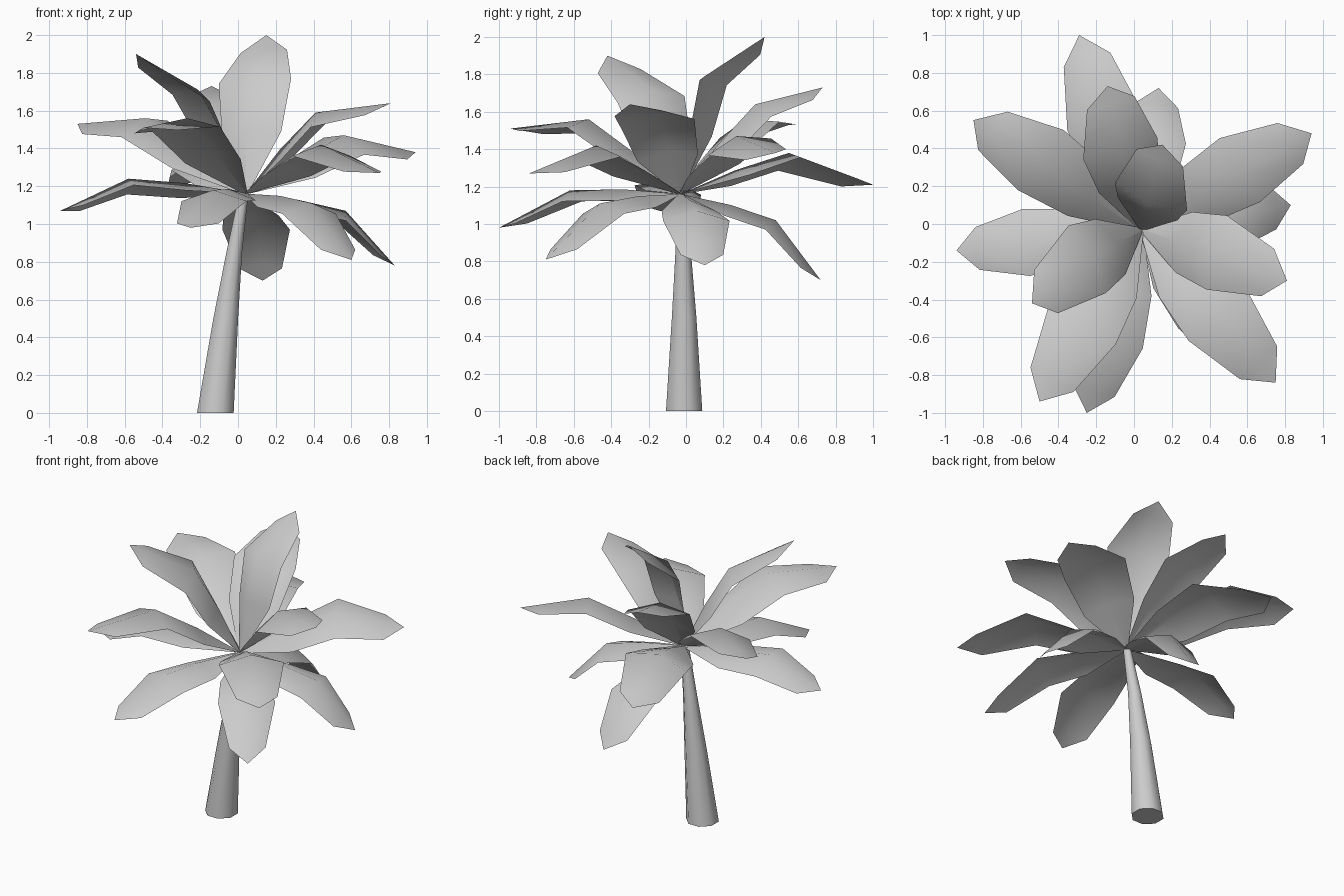
import bpy, bmesh, math
from mathutils import Vector, Matrix

if "Cube" in bpy.data.objects:
    bpy.data.objects.remove(bpy.data.objects["Cube"])


def finish(name, bm):
    me = bpy.data.meshes.new(name)
    bm.to_mesh(me)
    bm.free()
    for p in me.polygons:
        p.use_smooth = len(p.vertices) < 5
    ob = bpy.data.objects.new(name, me)
    bpy.context.collection.objects.link(ob)


# Leaning, tapered eight-sided trunk: (x, y, z, radius)
bm = bmesh.new()
rings = []
for x, y, z, r in [(-.12, -.01, 0, .105), (-.065, -.01, .5, .071),
                   (-.02, -.015, .85, .045), (.03, -.03, 1.16, .027)]:
    rings.append([bm.verts.new((x + r * math.cos(a), y + r * math.sin(a), z))
                  for a in [math.pi * (i + .5) / 4 for i in range(8)]])
for lo, hi in zip(rings, rings[1:]):
    for i in range(8):
        j = (i + 1) % 8
        bm.faces.new((lo[i], lo[j], hi[j], hi[i]))
bm.faces.new(rings[0][::-1])
bm.faces.new(rings[-1])
finish("trunk", bm)

CROWN = Vector((.04, -.03, 1.16))


# Single-sheet frond: narrow stalk, ridged blade bent at the middle, blunt tip.
# Positive roll lowers the left edge, seen looking outwards.
def frond(name, mid, tip, roll, width):
    mid, tip = Vector(mid), Vector(tip)
    out = tip - CROWN
    side = Vector((-out.y, out.x, 0)).normalized()
    side = Matrix.Rotation(math.radians(-roll), 3, out.normalized()) @ side
    up1 = (mid - CROWN).cross(side).normalized()
    up2 = (tip - mid).cross(side).normalized()
    upm = (up1 + up2).normalized()
    half = CROWN.lerp(mid, .52) + up1 * .015
    # centre, normal, relative half width, drop of the edges below the midrib
    stations = [(CROWN, up1, .06, .0), (half, up1, .82, .06),
                (mid, upm, 1.0, .06), (mid.lerp(tip, .73), up2, .64, .035)]
    bm = bmesh.new()
    rows = []
    for p, up, w, drop in stations:
        e = p - up * drop
        rows.append([bm.verts.new(v) for v in
                     (e + side * w * width, p, e - side * w * width)])
    for a, b in zip(rows, rows[1:]):
        for i in range(2):
            bm.faces.new((a[i], a[i + 1], b[i + 1], b[i]))
    t = bm.verts.new(tip)
    for i in range(2):
        bm.faces.new((rows[-1][i], rows[-1][i + 1], t))
    bm.normal_update()
    if sum(f.normal.dot(upm) for f in bm.faces) < 0:
        bmesh.ops.reverse_faces(bm, faces=bm.faces)
    finish(name, bm)


# Fronds by tier: (bend point, tip, roll)
TIERS = {
    "upper_frond": [((-.06, .37, 1.64), (-.14, .73, 1.73), -5),
                    ((.07, .10, 1.79), (.15, .42, 2.0), 8),
                    ((-.21, -.17, 1.71), (-.54, -.42, 1.9), 7),
                    ((.41, -.15, 1.59), (.81, -.30, 1.64), -8)],
    "middle_frond": [((-.17, .55, 1.38), (-.29, 1.0, 1.21), 10),
                     ((.56, .27, 1.47), (.94, .48, 1.38), -13),
                     ((.44, -.48, 1.42), (.75, -.84, 1.27), 0),
                     ((-.27, -.52, 1.56), (-.5, -.94, 1.51), -4),
                     ((-.49, .32, 1.56), (-.85, .55, 1.53), 13)],
    "lower_frond": [((.10, .48, 1.02), (.13, .72, .70), 0),
                    ((.57, .06, 1.07), (.83, .10, .78), 0),
                    ((.39, -.46, 1.11), (.6, -.75, .81), 0),
                    ((-.13, -.62, 1.18), (-.25, -1.0, .98), 0),
                    ((-.58, -.09, 1.24), (-.94, -.14, 1.07), -8)],
}
for tier, leaves in TIERS.items():
    for n, (mid, tip, roll) in enumerate(leaves, 1):
        frond(f"{tier}_{n}", mid, tip, roll, .18 if tier == "lower_frond" else .205)
